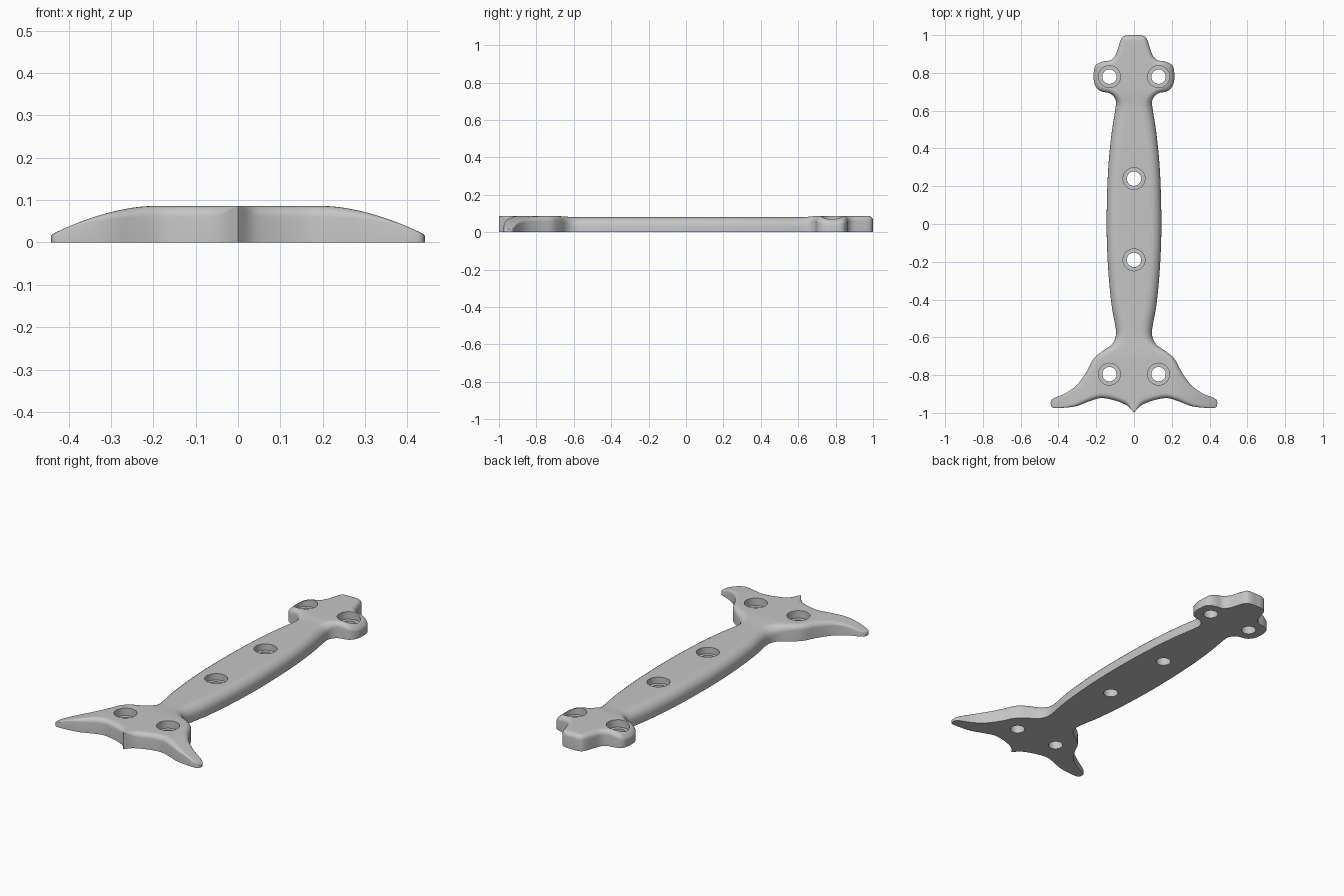
import bpy, bmesh, math
from mathutils import Vector
from mathutils.geometry import delaunay_2d_cdt

if "Cube" in bpy.data.objects:
    bpy.data.objects.remove(bpy.data.objects["Cube"])

HEIGHT = 0.086
# Right half of the outline, from the tail point round to the head end
HALF = [(0, -1), (.03, -.966), (.07, -.945), (.125, -.928), (.18, -.922), (.24, -.94),
        (.30, -.963), (.36, -.972), (.425, -.974), (.44, -.958), (.438, -.934), (.42, -.92),
        (.36, -.895), (.30, -.85), (.25, -.78), (.215, -.715), (.17, -.675), (.12, -.64),
        (.098, -.60), (.097, -.55), (.12, -.42), (.138, -.22), (.145, 0), (.138, .27),
        (.12, .47), (.10, .60), (.097, .655), (.125, .69), (.18, .705), (.208, .74),
        (.214, .79), (.203, .84), (.165, .86), (.125, .867), (.10, .89), (.085, .93),
        (.072, .97), (.057, .992), (.03, 1), (0, 1)]
HOLES = [(.13, .78), (-.13, .78), (0, .24), (0, -.19), (.13, -.795), (-.13, -.795)]


def smoothstep(a, b, t):
    t = max(0, min(1, (t - a) / (b - a)))
    return t * t * (3 - 2 * t)


def spline(pts, steps=4):
    """Smooth curve through the points with free ends."""
    p = [Vector(q) for q in pts]
    p = [p[0] * 2 - p[1]] + p + [p[-1] * 2 - p[-2]]
    out = []
    for a, b, c, d in zip(p, p[1:], p[2:], p[3:]):
        for i in range(steps):
            t = i / steps
            out.append(0.5 * (2 * b + (c - a) * t + (2 * a - 5 * b + 4 * c - d) * t * t
                              + (3 * b - a - 3 * c + d) * t ** 3))
    return out + [p[-2]]


def shaft_amount(y):
    return smoothstep(-.70, -.58, y) * (1 - smoothstep(.62, .70, y))


def top_height(y):
    return HEIGHT - .006 * shaft_amount(y)


def top_scale(x, y):
    """Thinning of the top towards the tail tips and head lobes."""
    x = abs(x)
    if y < -.6:
        return 1 - .78 * (max(0, x - .2) / .24) ** 1.75
    if y > .65:
        return 1 - .2 * (max(0, x - .12) / .068) ** 2
    return 1


def shoulder_widths(outline):
    """Inset of the rounded edge, kept below the radius of tight corners."""
    n = len(outline)
    widths = []
    for i, v in enumerate(outline):
        a = v - outline[i - 2]
        b = outline[(i + 2) % n] - v
        turn = math.atan2(a.x * b.y - a.y * b.x, a.dot(b))
        tip = smoothstep(.25, .40, abs(v.x))
        w = (.026 + .029 * shaft_amount(v.y)) * (1 - tip) + .012 * tip
        if turn > .02:
            w = min(w, .75 * (a.length + b.length) / 2 / turn)
        if v.y < -.9:
            w = min(w, max(.002, .8 * abs(v.x)))
        widths.append(w)
    low = [min(widths[i - 1], widths[i], widths[(i + 1) % n]) for i in range(n)]
    return [(low[i - 1] + 2 * low[i] + low[(i + 1) % n]) / 4 for i in range(n)]


def build_body():
    right = spline(HALF)
    outline = right + [Vector((-v.x, v.y)) for v in reversed(right[1:-1])]
    n = len(outline)
    widths = shoulder_widths(outline)
    bm = bmesh.new()
    rings = [[bm.verts.new((v.x, v.y, 0)) for v in outline]]
    for k in range(7):                      # rounded shoulder
        a = k / 6 * math.pi / 2
        ring = []
        for i, v in enumerate(outline):
            t = (outline[(i + 1) % n] - outline[i - 1]).normalized()
            w = widths[i]
            drop = min(w, .05)
            p = v + Vector((-t.y, t.x)) * w * (1 - math.cos(a))
            ring.append(bm.verts.new((p.x, p.y, top_height(p.y) - drop * (1 - math.sin(a)))))
        rings.append(ring)
    for lo, hi in zip(rings, rings[1:]):
        for i in range(n):
            j = (i + 1) % n
            bm.faces.new((lo[i], lo[j], hi[j], hi[i]))
    bm.faces.new(list(reversed(rings[0])))
    # Top surface, filled with a regular grid so it can follow the height curve
    edge = [v.co.xy for v in rings[-1]]
    grid = [Vector((x * .02 + .001, y * .02 + .001)) for x in range(-22, 23) for y in range(-50, 51)]
    grid = [g for g in grid if min((g - e).length for e in edge) > .006]
    pts, _, faces, origin, _, _ = delaunay_2d_cdt(
        edge + grid, [(i, (i + 1) % n) for i in range(n)], [], 1, 1e-6)
    verts = {}
    for f in faces:
        for i in f:
            if i not in verts:
                own = [o for o in origin[i] if o < n]
                p = pts[i]
                verts[i] = rings[-1][own[0]] if own else bm.verts.new((p.x, p.y, top_height(p.y)))
        bm.faces.new([verts[i] for i in f])
    for v in bm.verts:
        v.co.z *= top_scale(v.co.x, v.co.y)
    bmesh.ops.recalc_face_normals(bm, faces=bm.faces)
    return add_object("handle_body", bm)


def add_object(name, bm):
    me = bpy.data.meshes.new(name)
    bm.to_mesh(me)
    bm.free()
    ob = bpy.data.objects.new(name, me)
    bpy.context.collection.objects.link(ob)
    return ob


def build_cutters():
    """Stepped plugs for the screw holes and their recesses."""
    bm = bmesh.new()
    seg = 40
    for x, y in HOLES:
        rings = [[bm.verts.new((x + r * math.cos(2 * math.pi * i / seg),
                                y + r * math.sin(2 * math.pi * i / seg), z)) for i in range(seg)]
                 for r, z in ((.038, -.05), (.038, .045), (.058, .045), (.058, .15))]
        for lo, hi in zip(rings, rings[1:]):
            for i in range(seg):
                j = (i + 1) % seg
                bm.faces.new((lo[i], lo[j], hi[j], hi[i]))
        bm.faces.new(list(reversed(rings[0])))
        bm.faces.new(rings[-1])
    bmesh.ops.recalc_face_normals(bm, faces=bm.faces)
    ob = add_object("hole_cutter", bm)
    ob.hide_render = True
    return ob


body, cutter = build_body(), build_cutters()
grey = bpy.data.materials.new("satin grey")
grey.diffuse_color = (.56, .56, .56, 1)
grey.use_nodes = True
grey.node_tree.nodes["Principled BSDF"].inputs["Base Color"].default_value = grey.diffuse_color
body.data.materials.append(grey)

bpy.context.view_layer.objects.active = body
body.select_set(True)
mod = body.modifiers.new("holes", 'BOOLEAN')
mod.operation, mod.solver, mod.object = 'DIFFERENCE', 'EXACT', cutter
bpy.ops.object.modifier_apply(modifier=mod.name)
bpy.data.objects.remove(cutter)
bpy.ops.object.shade_smooth_by_angle(angle=math.radians(35))
